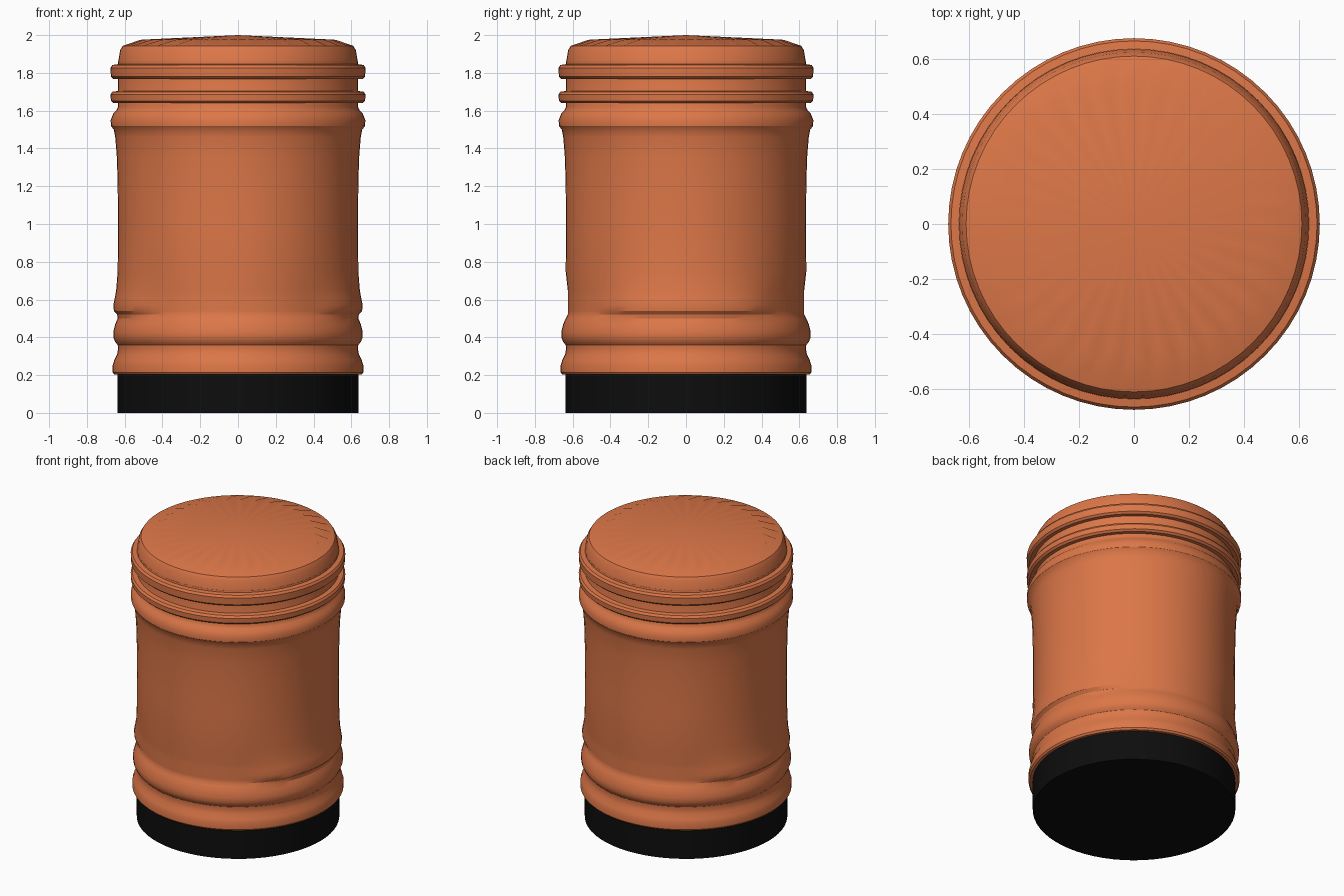
import bpy
import bmesh
import math

cube = bpy.data.objects.get("Cube")
if cube:
    bpy.data.objects.remove(cube, do_unlink=True)


def make_material(name, rgb):
    mat = bpy.data.materials.new(name)
    mat.use_nodes = True
    mat.diffuse_color = (*rgb, 1)
    mat.node_tree.nodes["Principled BSDF"].inputs["Base Color"].default_value = (*rgb, 1)
    return mat


terracotta = make_material("terracotta", (0.72, 0.185, 0.065))
black = make_material("black", (0.004, 0.004, 0.004))


def lathe(name, profile, mat, segments=64, shape=None, angle=30):
    """Revolve (radius, height) points; zero radius makes a pole."""
    bm = bmesh.new()
    rings = []
    for i, (r, z) in enumerate(profile):
        if r == 0:
            rings.append([bm.verts.new((0, 0, z))] * segments)
            continue
        ring = []
        for k in range(segments):
            a = math.tau * k / segments
            rr, zz = shape(i, k, a, r, z) if shape else (r, z)
            ring.append(bm.verts.new((rr * math.cos(a), rr * math.sin(a), zz)))
        rings.append(ring)
    for low, high in zip(rings, rings[1:]):
        for k in range(segments):
            n = (k + 1) % segments
            corners = [low[k], low[n], high[n], high[k]]
            bm.faces.new(list(dict.fromkeys(corners)))
    bmesh.ops.recalc_face_normals(bm, faces=bm.faces)
    mesh = bpy.data.meshes.new(name)
    bm.to_mesh(mesh)
    bm.free()
    mesh.materials.append(mat)
    obj = bpy.data.objects.new(name, mesh)
    bpy.context.collection.objects.link(obj)
    bpy.ops.object.select_all(action="DESELECT")
    obj.select_set(True)
    bpy.context.view_layer.objects.active = obj
    bpy.ops.object.shade_smooth_by_angle(angle=math.radians(angle))
    return obj


# Black foot
lathe("foot", [(0, 0), (0.637, 0), (0.637, 0.21), (0, 0.21)], black)


# Body: the third moulding swells only at the left and right sides
def side_swell(i, k, a, r, z):
    if 0.51 < z < 0.67:
        t = min(max((abs(math.cos(a)) - 0.6) / 0.33, 0), 1)
        t = t * t * (3 - 2 * t)
        return 0.626 + (r - 0.626) * t, z
    return r, z


body = [(0, 0.203), (0.655, 0.203), (0.664, 0.215), (0.664, 0.25), (0.655, 0.28),
        (0.64, 0.31), (0.635, 0.34), (0.637, 0.36), (0.65, 0.375), (0.66, 0.4),
        (0.66, 0.43), (0.65, 0.47), (0.637, 0.5), (0.64, 0.52), (0.657, 0.54),
        (0.66, 0.57), (0.652, 0.61), (0.645, 0.65), (0.637, 0.75), (0.635, 1.0),
        (0.637, 1.2), (0.641, 1.35), (0.65, 1.46), (0.658, 1.5), (0.673, 1.52),
        (0.674, 1.55), (0.66, 1.585), (0.645, 1.6), (0.635, 1.62), (0.635, 1.86), (0, 1.86)]
lathe("body", body, terracotta, shape=side_swell)

# Raised rings around the neck
for name, low, high in (("lower_ring", 1.64, 1.705), ("upper_ring", 1.768, 1.847)):
    lathe(name, [(0.63, low), (0.66, low), (0.673, low + 0.012), (0.675, high - 0.02),
                 (0.665, high - 0.005), (0.63, high)], terracotta)


# Lid: shallow cone with a zigzag edge where the shoulder begins
def zigzag(i, k, a, r, z):
    if i == 4:
        return (0.52, 1.975) if k % 2 else (0.465, 1.978)
    return r, z


lathe("lid", [(0, 1.85), (0.636, 1.85), (0.624, 1.92), (0.61, 1.943),
              (0.5, 1.975), (0, 2.0)], terracotta, shape=zigzag)
